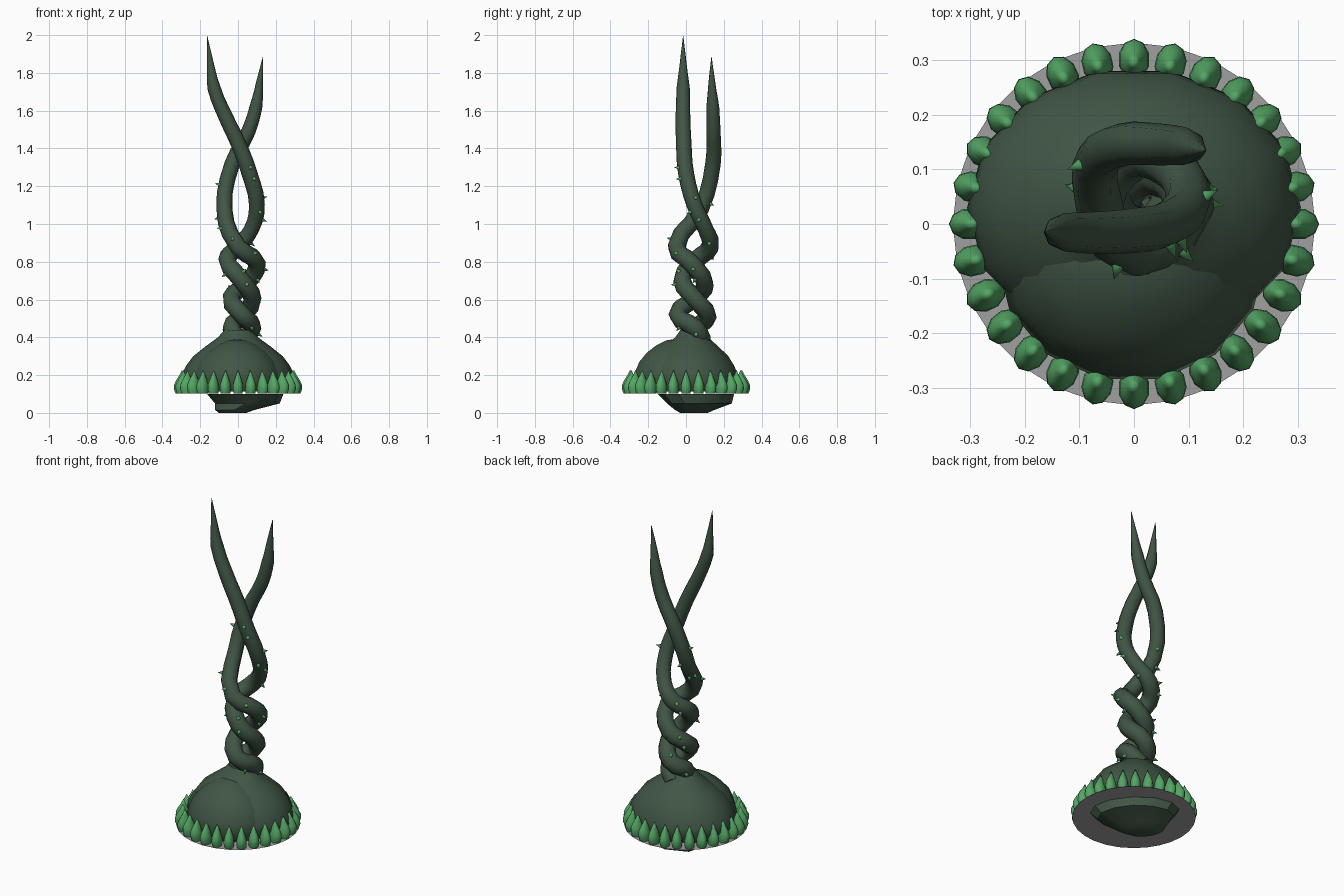
import bpy, bmesh, math, random
from mathutils import Matrix, Vector

random.seed(7)
cube = bpy.data.objects.get("Cube")
if cube:
    bpy.data.objects.remove(cube)


def material(name, color):
    m = bpy.data.materials.new(name)
    m.use_nodes = True
    rgba = (*color, 1)
    m.diffuse_color = rgba
    m.node_tree.nodes["Principled BSDF"].inputs["Base Color"].default_value = rgba
    return m


DARK = material("dark_green", (0.052, 0.092, 0.06))
LEAF = material("thorn_green", (0.09, 0.38, 0.13))
GREY = material("ground_grey", (0.35, 0.35, 0.35))


def add_rings(bm, rings, segs, matrix=Matrix(), caps=True):
    """Loft elliptical rings given as (z, cx, cy, rx, ry)."""
    loops = []
    for z, cx, cy, rx, ry in rings:
        loop = []
        for i in range(segs):
            a = math.tau * i / segs
            p = Vector((cx + rx * math.cos(a), cy + ry * math.sin(a), z))
            loop.append(bm.verts.new(matrix @ p))
        loops.append(loop)
    for lo, hi in zip(loops, loops[1:]):
        for i in range(segs):
            j = (i + 1) % segs
            bm.faces.new((lo[i], lo[j], hi[j], hi[i]))
    if caps:
        bm.faces.new(loops[0][::-1])
        bm.faces.new(loops[-1])


def smooth(ob, angle=50):
    bpy.ops.object.select_all(action="DESELECT")
    ob.select_set(True)
    bpy.context.view_layer.objects.active = ob
    bpy.ops.object.shade_smooth_by_angle(angle=math.radians(angle))


def finish(name, bm, mat, angle=50):
    bmesh.ops.remove_doubles(bm, verts=bm.verts, dist=0.0006)
    mesh = bpy.data.meshes.new(name)
    bm.to_mesh(mesh)
    bm.free()
    mesh.materials.append(mat)
    ob = bpy.data.objects.new(name, mesh)
    bpy.context.collection.objects.link(ob)
    smooth(ob, angle)


def lobe(name, center, radii, profile):
    bm = bmesh.new()
    add_rings(bm, [(z, *center, radii[0] * r, radii[1] * r) for z, r in profile], 14)
    finish(name, bm, DARK)


# Bulb: a broad back lobe folded around a rounder front lobe
lobe("bulb_back", (0, 0.03), (0.312, 0.262),
     [(0.112, 0.88), (0.16, 0.98), (0.2, 0.96), (0.25, 0.88), (0.3, 0.76),
      (0.35, 0.56), (0.4, 0.34), (0.44, 0.23)])
lobe("bulb_front", (-0.005, -0.055), (0.248, 0.235),
     [(0.112, 0.88), (0.16, 1), (0.22, 0.93), (0.27, 0.84), (0.32, 0.66),
      (0.36, 0.43), (0.385, 0.2), (0.39, 0.01)])

# Root stub under the ground disc: a slab set diagonally
bm = bmesh.new()
add_rings(bm, [(0, 0.01, 0.05, 0.05, 0.09), (0.015, 0.02, 0.045, 0.075, 0.125),
               (0.05, 0.085, 0.015, 0.13, 0.205), (0.099, 0.065, 0.01, 0.155, 0.24)],
          12, Matrix.Rotation(math.radians(45), 4, "Z"))
finish("root_stub", bm, DARK, 30)

# Thin ground disc
bm = bmesh.new()
bmesh.ops.create_circle(bm, cap_ends=True, segments=28, radius=0.332,
                        matrix=Matrix.Translation((0, 0, 0.1)))
finish("ground_disc", bm, GREY)

# Ring of fat egg-shaped thorns
bm = bmesh.new()
COUNT = 28
for k in range(COUNT):
    turn = Matrix.Rotation(math.tau * k / COUNT, 4, "Z")
    add_rings(bm, [(0.102, 0.298, 0, 0.032, 0.025), (0.125, 0.301, 0, 0.038, 0.029),
                   (0.15, 0.301, 0, 0.037, 0.027), (0.175, 0.299, 0, 0.027, 0.02),
                   (0.2, 0.297, 0, 0.013, 0.011), (0.228, 0.296, 0, 0.0002, 0.0002)],
              10, turn, caps=False)
finish("thorn_ring", bm, LEAF, 80)


def vine(name, points):
    """Twisting tapered tube through (x, y, z, radius)."""
    cu = bpy.data.curves.new(name, "CURVE")
    cu.dimensions = "3D"
    cu.bevel_depth = 1
    cu.bevel_resolution = 2
    cu.resolution_u = 3
    cu.use_fill_caps = True
    sp = cu.splines.new("BEZIER")
    sp.bezier_points.add(len(points) - 1)
    for bp, (x, y, z, r) in zip(sp.bezier_points, points):
        bp.co = (x, y, z)
        bp.radius = r
        bp.handle_left_type = bp.handle_right_type = "AUTO"
    cu.materials.append(DARK)
    ob = bpy.data.objects.new(name, cu)
    bpy.context.collection.objects.link(ob)
    bpy.ops.object.select_all(action="DESELECT")
    ob.select_set(True)
    bpy.context.view_layer.objects.active = ob
    bpy.context.view_layer.update()
    bpy.ops.object.convert(target="MESH")
    ob = bpy.context.view_layer.objects.active
    smooth(ob, 60)
    return ob


# Tube radius along the upper sweep and in the lower coils
M, R = 0.042, 0.048
vines = [
    vine("tall_vine", [
        (-0.163, -0.015, 1.995, 0.001), (-0.146, -0.015, 1.85, 0.018),
        (-0.127, -0.015, 1.72, 0.035), (-0.062, -0.016, 1.56, 0.039),
        (0.0, -0.012, 1.43, 0.041), (0.06, 0.0, 1.27, M),
        (0.1, 0.045, 1.1, M), (0.07, 0.105, 0.97, M), (0, 0.128, 0.88, R),
        (-0.057, 0.055, 0.81, R), (0.02, -0.02, 0.7, R), (0.077, 0.05, 0.6, R),
        (0.02, 0.115, 0.51, R), (-0.035, 0.05, 0.45, R), (0.02, 0.0, 0.37, R)]),
    vine("short_vine", [
        (0.132, 0.135, 1.885, 0.001), (0.114, 0.137, 1.75, 0.018),
        (0.095, 0.142, 1.62, 0.034), (0.055, 0.145, 1.49, 0.038),
        (-0.03, 0.143, 1.32, 0.041), (-0.072, 0.08, 1.08, M),
        (0.0, -0.05, 0.88, R), (0.1, 0.03, 0.79, R), (0.04, 0.1, 0.68, R),
        (-0.035, 0.05, 0.61, R), (0.02, -0.045, 0.52, R), (0.076, 0.05, 0.45, R),
        (0.02, 0.09, 0.38, R)]),
]

# Small prickles spread evenly up the outward side of both vines
bm = bmesh.new()
axis = Vector((0.02, 0.05, 0))
STEPS = 14
for ob in vines:
    for s in range(STEPS):
        height = 0.45 + 0.8 * s / (STEPS - 1)
        spots = []
        for f in ob.data.polygons:
            out = (f.center - axis) * Vector((1, 1, 0))
            if abs(f.center.z - height) < 0.06 and f.normal.dot(out) > 0.02:
                spots.append(f)
        f = random.choice(spots)
        place = Matrix.Translation(f.center) @ f.normal.to_track_quat("Z", "Y").to_matrix().to_4x4()
        add_rings(bm, [(-0.002, 0, 0, 0.012, 0.012), (0.026, 0, 0, 0.0002, 0.0002)],
                  6, place, caps=False)
finish("prickles", bm, LEAF, 80)
